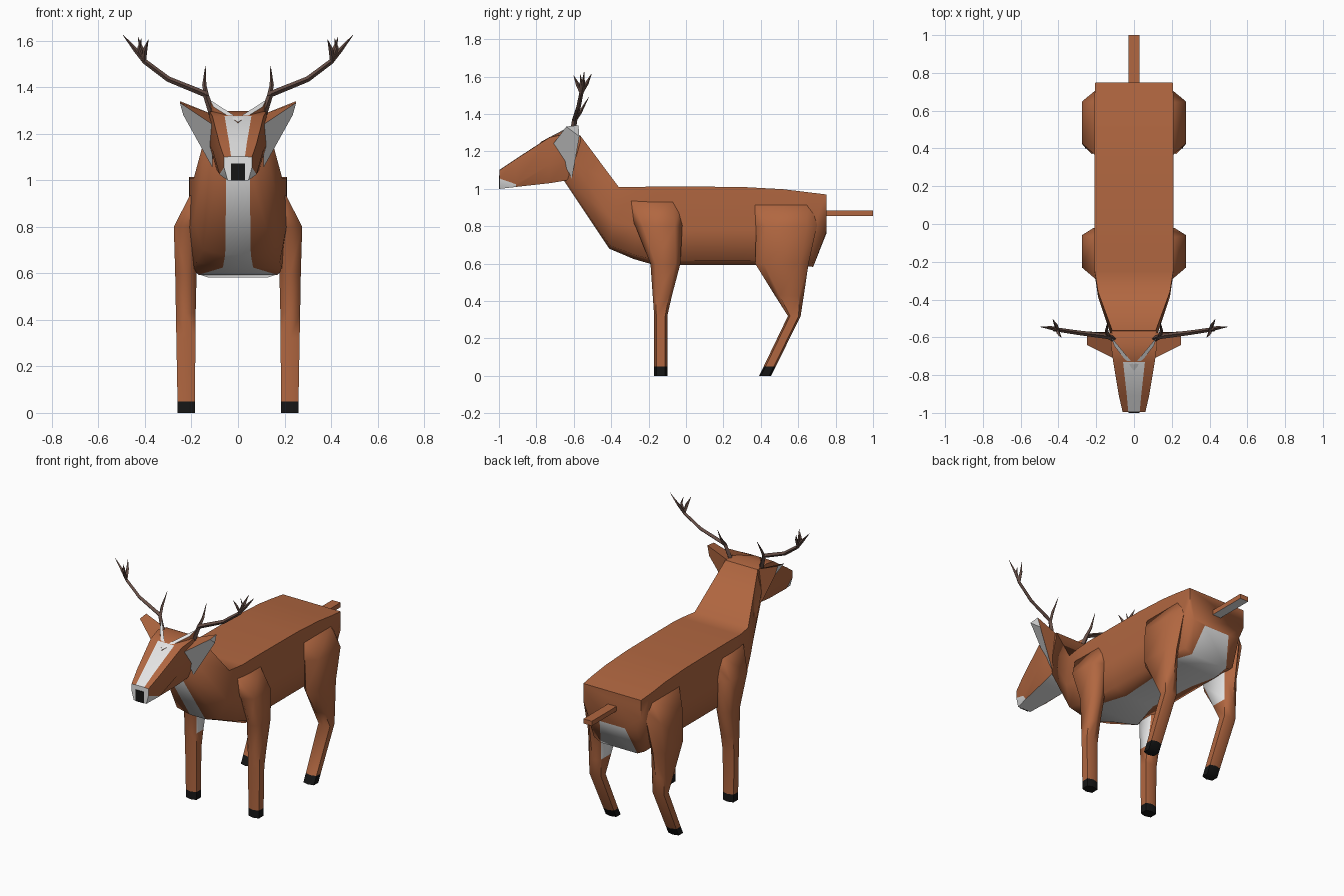
import bpy, bmesh, math
from mathutils import Vector

if "Cube" in bpy.data.objects:
    bpy.data.objects.remove(bpy.data.objects["Cube"])


def material(name, rgb):
    m = bpy.data.materials.new(name)
    m.diffuse_color = (*rgb, 1)
    m.use_nodes = True
    m.node_tree.nodes["Principled BSDF"].inputs["Base Color"].default_value = m.diffuse_color
    return m


MATS = [material("reddish_brown_fur", (0.44, 0.135, 0.052)),
        material("white_fur", (0.78, 0.78, 0.78)),
        material("black", (0.008, 0.008, 0.008)),
        material("antler_brown", (0.13, 0.075, 0.06))]
BROWN, WHITE, BLACK, ANTLER = range(4)


def build(name, verts, faces, cols, smooth=None):
    """Mesh object; cols gives one material index per face."""
    bm = bmesh.new()
    vs = [bm.verts.new(v) for v in verts]
    for f, c in zip(faces, cols):
        face = bm.faces.new([vs[i] for i in f])
        face.material_index = c
    bmesh.ops.recalc_face_normals(bm, faces=bm.faces[:])
    me = bpy.data.meshes.new(name)
    bm.to_mesh(me)
    bm.free()
    for m in MATS:
        me.materials.append(m)
    ob = bpy.data.objects.new(name, me)
    bpy.context.collection.objects.link(ob)
    if smooth:
        bpy.ops.object.select_all(action='DESELECT')
        ob.select_set(True)
        bpy.context.view_layer.objects.active = ob
        bpy.ops.object.shade_smooth_by_angle(angle=math.radians(smooth))
    return ob


def loft(name, rings, rule, caps=(BROWN, BROWN), smooth=None):
    """Skin a list of closed rings; rule(section, side) picks the colour."""
    n = len(rings[0])
    faces, cols = [], []
    for i in range(len(rings) - 1):
        for j in range(n):
            k = (j + 1) % n
            faces.append((i*n + j, i*n + k, (i+1)*n + k, (i+1)*n + j))
            cols.append(rule(i, j))
    faces += [tuple(range(n)), tuple(range((len(rings)-1)*n, len(rings)*n))]
    cols += list(caps)
    return build(name, [v for r in rings for v in r], faces, cols, smooth)


def mirrored(half):
    return half + [(-x, y, z) for x, y, z in reversed(half)]


# Neck and body: tilted sections from throat to rump, white strip underneath
# bottom y, z, top y, z, half width, lower half width, strip half width
BODY = [(-.65, 1.04, -.565, 1.285, .115, .085, .05),
        (-.41, .68, -.36, 1.01, .19, .15, .055),
        (-.28, .625, -.25, 1.01, .208, .18, .065),
        (-.17, .593, -.16, 1.013, .21, .19, .17),
        (.05, .593, .05, 1.012, .21, .19, .10),
        (.37, .593, .30, 1.010, .21, .19, .12),
        (.55, .593, .52, .998, .21, .19, .16),
        (.68, .583, .65, .982, .21, .18, .13),
        (.75, .76, .75, .97, .205, .17, .09)]


def body_ring(yb, zb, yt, zt, w, lw, s):
    def at(x, t):
        return (x, yb + (yt - yb)*t, zb + (zt - zb)*t)
    return mirrored([at(s, 0), at(lw, .06), at(w, .45), at(w, 1)])


loft("body_and_neck", [body_ring(*b) for b in BODY],
     lambda i, j: WHITE if j == 7 else BROWN, smooth=80)

# Head: white blaze, muzzle and jaw strip
# y, bottom z, cheek z, top z, half width, blaze half width
HEAD = [(-.996, 1.0, 1.055, 1.10, .06, .03),
        (-.91, 1.01, 1.025, 1.158, .08, .038),
        (-.73, 1.03, 1.13, 1.275, .11, .058),
        (-.64, 1.045, 1.15, 1.295, .122, .06),
        (-.565, 1.12, 1.18, 1.282, .118, .06)]


def head_color(i, j):
    if j == 7 or (j == 3 and i < 2):
        return WHITE
    return WHITE if i == 0 and j in (0, 6) else BROWN


loft("head", [mirrored([(w*.75, y, zb), (w, y, zc), (w, y, zt), (s, y, zt + .002)])
              for y, zb, zc, zt, w, s in HEAD],
     head_color, caps=(WHITE, BROWN), smooth=40)


def box(name, lo, hi, bottom=None, color=BROWN):
    (a, b, c), (d, e, f) = lo, hi
    rings = [[(a, b, z), (d, b, z), (d, e, z), (a, e, z)] for z in (c, f)]
    return loft(name, rings, lambda i, j: color,
                (color if bottom is None else bottom, color))


# Nose plate and tail
box("nose", (-.03, -1.0, 1.0), (.03, -.993, 1.072), color=BLACK)
box("tail", (-.03, .70, .855), (.03, 1.0, .885), bottom=WHITE)

# Legs: y front, y back, x inner, x outer, z
FRONT_LEG = [(-.17, -.10, .185, .26, 0), (-.17, -.10, .185, .26, .05),
             (-.17, -.10, .183, .265, .32), (-.178, -.075, .182, .267, .43),
             (-.19, -.03, .178, .27, .60), (-.27, -.02, .15, .276, .80),
             (-.34, -.02, .10, .207, .935)]
HIND_LEG = [(.39, .455, .185, .26, 0), (.415, .48, .185, .26, .05),
            (.545, .613, .183, .265, .32), (.475, .63, .182, .267, .43),
            (.37, .655, .178, .27, .60), (.375, .70, .15, .276, .80),
            (.30, .71, .10, .207, .92)]


def leg_ring(side, y0, y1, x0, x1, z):
    xc, d = (x0 + x1)/2, (y1 - y0)
    a, b = y0 + .16*d, y1 - .16*d
    pts = [(x0, a), (xc, y0), (x1, a), (x1, b), (xc, y1), (x0, b)]
    return [(side*x, y, z) for x, y in pts]


def leg_color(i, j):
    if i == 0:
        return BLACK
    return WHITE if j == 5 and i in (3, 4) else BROWN


# Antlers: polylines of (x, y, z, radius)
ANTLERS = {
    "beam": [(.105, -.61, 1.27, .016), (.14, -.595, 1.37, .014),
             (.30, -.575, 1.435, .012), (.40, -.56, 1.51, .011),
             (.44, -.55, 1.56, .010), (.495, -.545, 1.625, .001)],
    "brow_tine": [(.135, -.60, 1.36, .011), (.145, -.565, 1.41, .009),
                  (.14, -.52, 1.49, .001)],
    "inner_tine": [(.405, -.56, 1.515, .010), (.40, -.58, 1.56, .010),
                   (.385, -.60, 1.605, .001)],
    "back_tine": [(.405, -.56, 1.515, .011), (.415, -.53, 1.565, .010),
                  (.43, -.505, 1.615, .001)],
    "middle_tine": [(.41, -.56, 1.53, .010), (.425, -.56, 1.57, .008),
                    (.415, -.565, 1.61, .001)],
}


def tube(name, pts, side):
    rings = []
    ps = [Vector((side*p[0], p[1], p[2])) for p in pts]
    for i, p in enumerate(ps):
        d = (ps[min(i+1, len(ps)-1)] - ps[max(i-1, 0)]).normalized()
        u = d.cross(Vector((0, 1, 0))).normalized()
        v = d.cross(u)
        r = pts[i][3]
        rings.append([p + r*(u*math.cos(k*math.pi/2) + v*math.sin(k*math.pi/2))
                      for k in range(4)])
    loft(name, rings, lambda i, j: ANTLER, (ANTLER, ANTLER))


# Ears: white front opening, brown top and back
EAR = [(.10, -.575, 1.28), (.11, -.71, 1.24), (.11, -.61, 1.055),
       (.25, -.64, 1.333), (.25, -.575, 1.34), (.235, -.57, 1.28)]
EAR_FACES = [(1, 3, 5, 2), (3, 4, 5), (0, 1, 3, 4), (0, 4, 5, 2), (0, 1, 2)]

# Brow ridge: white V band across the forehead
BROW = [(0, -.778, 1.25), (0, -.745, 1.268), (.12, -.60, 1.345), (.105, -.645, 1.315)]

for side, label in ((1, "right"), (-1, "left")):
    for part, rows in (("front_leg", FRONT_LEG), ("hind_leg", HIND_LEG)):
        loft(f"{part}_{label}", [leg_ring(side, *r) for r in rows],
             leg_color, caps=(BLACK, BROWN), smooth=65)
    for part, pts in ANTLERS.items():
        tube(f"antler_{part}_{label}", pts, side)
    build(f"ear_{label}", [(side*x, y, z) for x, y, z in EAR], EAR_FACES,
          [WHITE, WHITE, BROWN, BROWN, BROWN])
    loft(f"brow_ridge_{label}",
         [[(side*x, y, z - d) for x, y, z in BROW] for d in (0, .035)],
         lambda i, j: BROWN, (WHITE, BROWN))
